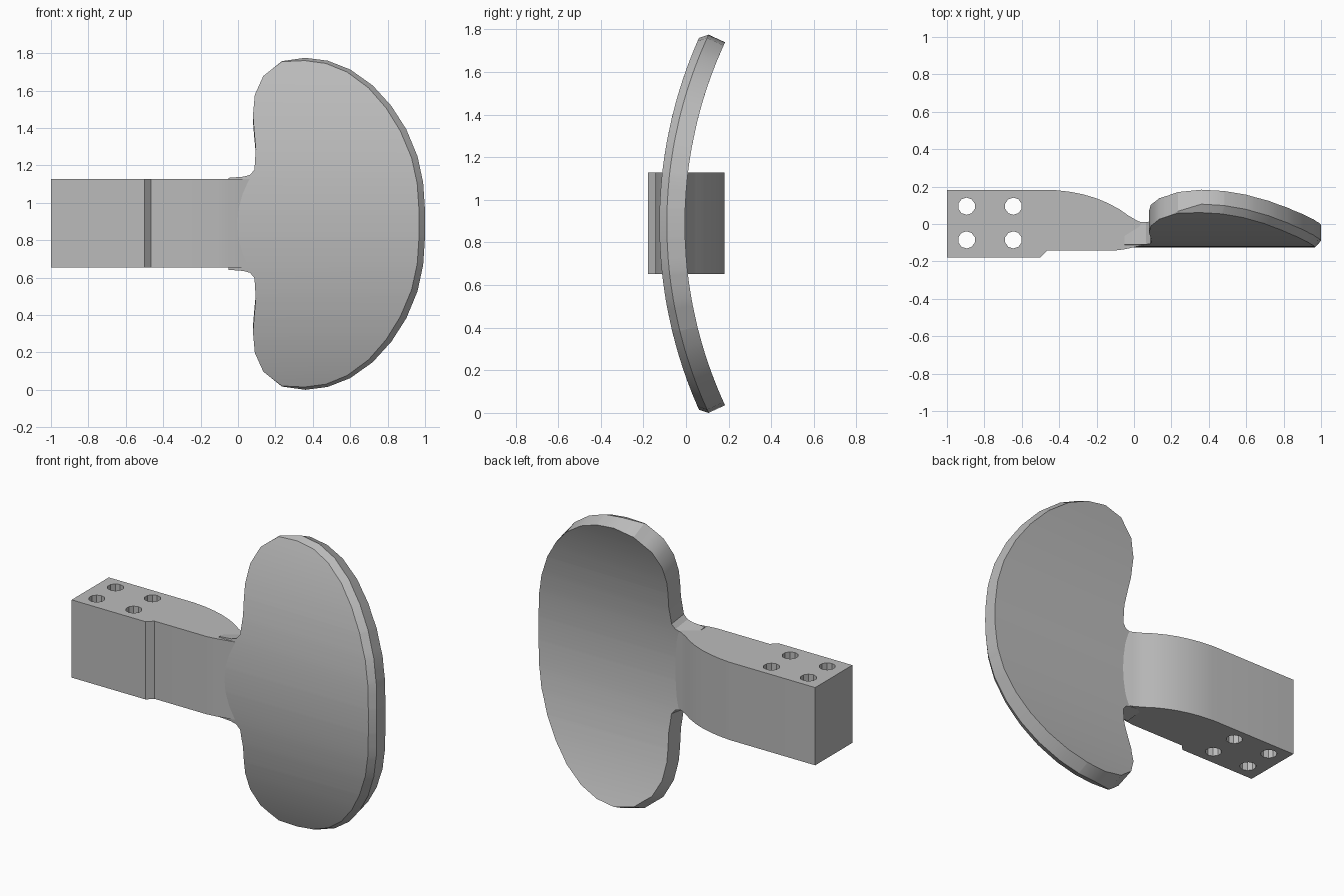
import bpy, bmesh, math
from mathutils import Vector, Matrix

if "Cube" in bpy.data.objects:
    bpy.data.objects.remove(bpy.data.objects["Cube"], do_unlink=True)

ZC = 0.8875            # mid height
R_FRONT, R_BACK = 2.14, 2.02
Y_AXIS = 2.015         # axis of the blade's bend
CHAMFER = 0.035

grey = bpy.data.materials.new("plain grey")
grey.use_nodes = True
grey.diffuse_color = (0.5, 0.5, 0.5, 1)
grey.node_tree.nodes["Principled BSDF"].inputs["Base Color"].default_value = (0.5, 0.5, 0.5, 1)


def finish(bm, name):
    bmesh.ops.remove_doubles(bm, verts=bm.verts, dist=0.0003)
    bmesh.ops.recalc_face_normals(bm, faces=bm.faces)
    mesh = bpy.data.meshes.new(name)
    bm.to_mesh(mesh)
    bm.free()
    mesh.materials.append(grey)
    obj = bpy.data.objects.new(name, mesh)
    bpy.context.collection.objects.link(obj)
    return obj


def activate(obj):
    bpy.ops.object.select_all(action="DESELECT")
    obj.select_set(True)
    bpy.context.view_layer.objects.active = obj


# Arm: plan profile extruded upward
profile = [(-1, -.178), (-.5, -.178), (-.465, -.143), (-.11, -.143), (-.05, -.135),
           (.01, -.122), (.12, -.1), (.12, -.03), (.06, .003), (.02, .016), (-.03, .045),
           (-.08, .08), (-.14, .112), (-.2, .137), (-.27, .158), (-.34, .172),
           (-.42, .181), (-1, .181)]
bm = bmesh.new()
base = bm.faces.new([bm.verts.new((x, y, .653)) for x, y in profile])
ext = bmesh.ops.extrude_face_region(bm, geom=[base], use_keep_orig=True)
for v in ext["geom"]:
    if isinstance(v, bmesh.types.BMVert):
        v.co.z = 1.128
arm = finish(bm, "mounting_arm")

# Four bolt holes through the arm
bm = bmesh.new()
for x in (-.895, -.645):
    for y in (-.085, .095):
        bmesh.ops.create_cone(bm, cap_ends=True, segments=10, radius1=.046, radius2=.046,
                              depth=1, matrix=Matrix.Translation((x, y, ZC)))
cutter = finish(bm, "bolt_hole_cutter")
cutter.hide_render = True
activate(arm)
mod = arm.modifiers.new("bolt holes", "BOOLEAN")
mod.operation = "DIFFERENCE"
mod.solver = "EXACT"
mod.object = cutter
bpy.ops.object.modifier_apply(modifier=mod.name)
bpy.data.objects.remove(cutter, do_unlink=True)

# Blade: upper half outline (x, height above middle), mirrored for the lower half
half = [(-.05, .246), (.03, .252), (.065, .262), (.088, .29), (.095, .4), (.086, .5),
        (.08, .58), (.09, .69), (.135, .79), (.235, .87), (.36, .8875), (.48, .872),
        (.6, .825), (.72, .74), (.82, .63), (.9, .505), (.96, .36), (.99, .22), (1, .07)]
outline = half + [(x, -h) for x, h in reversed(half)]
bm = bmesh.new()
bm.faces.new([bm.verts.new((x, 0, h)) for x, h in outline])
rows = {h for x, h in outline} | {i * .08 for i in range(-2, 3)}
for h in sorted(rows):
    bmesh.ops.bisect_plane(bm, geom=bm.verts[:] + bm.edges[:] + bm.faces[:], dist=0.0001,
                           plane_co=(0, 0, h), plane_no=(0, 0, 1))


def bend(co, layer):
    """Wrap a flat outline point onto the front, rim or back of the bent blade."""
    t = min(max((co.x - .2) / .16, 0), 1)
    rim = R_FRONT - CHAMFER * t
    angle = math.asin(co.z / rim)
    x, r = co.x, {"front": R_FRONT, "rim": rim, "back": R_BACK}[layer]
    if layer == "front":
        angle *= 1 - .035 * t
        x -= .032 * min(max((co.x - .3) / .6, 0), 1)
    return Vector((x, Y_AXIS - r * math.cos(angle), ZC + r * math.sin(angle)))


flat_faces = bm.faces[:]
flat_verts = bm.verts[:]
border = [e for e in bm.edges if e.is_boundary]
layers = {name: {v: bm.verts.new(bend(v.co, name)) for v in flat_verts}
          for name in ("front", "rim", "back")}
for f in flat_faces:
    bm.faces.new([layers["front"][v] for v in f.verts])
    bm.faces.new([layers["back"][v] for v in reversed(f.verts)])
for e in border:
    a, b = e.verts
    for near, far in (("front", "rim"), ("rim", "back")):
        bm.faces.new([layers[near][a], layers[near][b], layers[far][b], layers[far][a]])
bmesh.ops.delete(bm, geom=flat_verts, context="VERTS")
blade = finish(bm, "curved_blade")

for obj in (arm, blade):
    activate(obj)
    bpy.ops.object.shade_smooth_by_angle(angle=math.radians(28))
